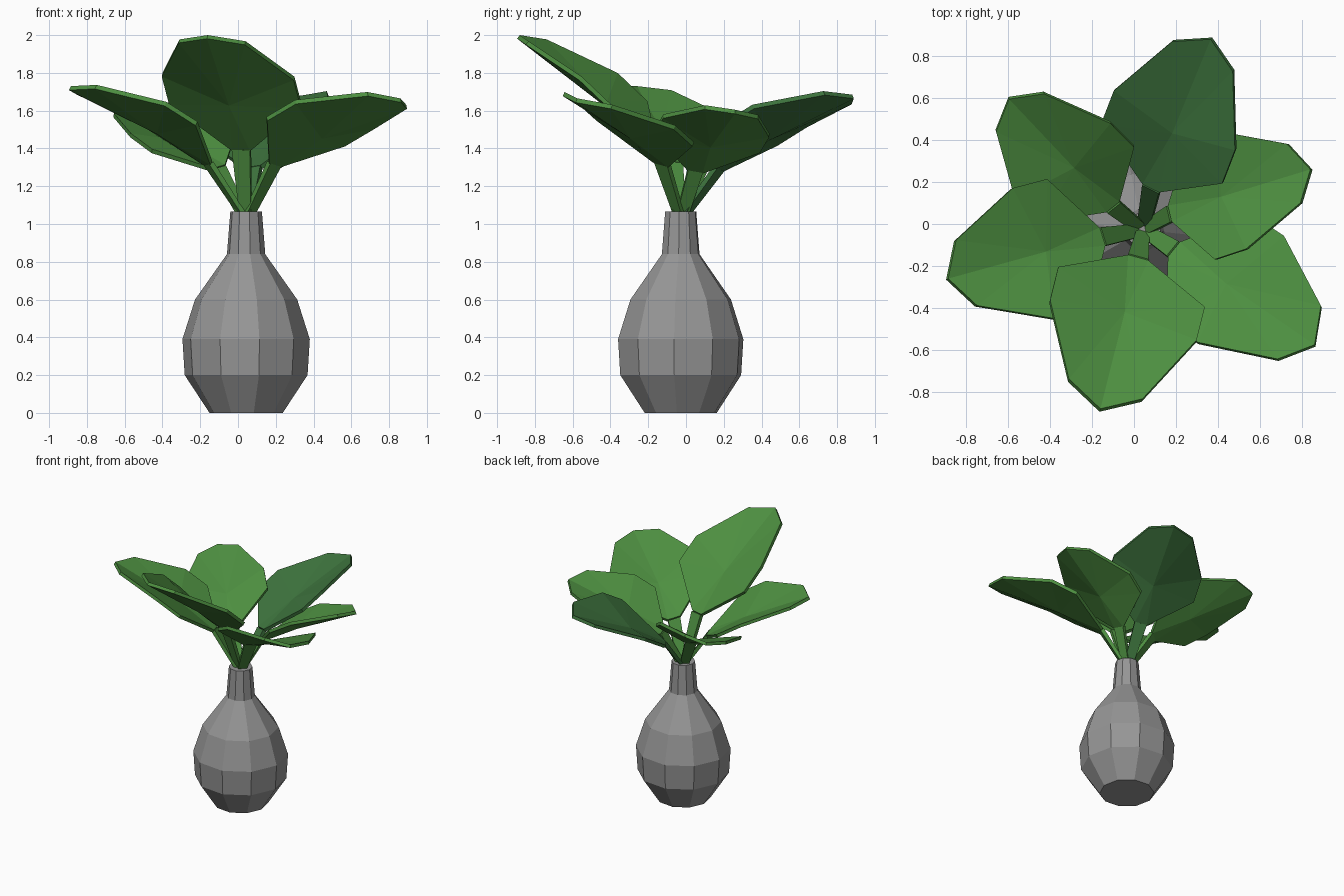
import bpy
import bmesh
import math
from mathutils import Vector

cube = bpy.data.objects.get("Cube")
if cube:
    bpy.data.objects.remove(cube, do_unlink=True)


def make_material(name, colour):
    mat = bpy.data.materials.new(name)
    mat.use_nodes = True
    rgba = (*colour, 1.0)
    mat.diffuse_color = rgba
    mat.node_tree.nodes["Principled BSDF"].inputs["Base Color"].default_value = rgba
    return mat


def finish(bm, name, material):
    bmesh.ops.recalc_face_normals(bm, faces=bm.faces)
    mesh = bpy.data.meshes.new(name)
    bm.to_mesh(mesh)
    bm.free()
    mesh.materials.append(material)
    obj = bpy.data.objects.new(name, mesh)
    bpy.context.collection.objects.link(obj)
    return obj


def loft(bm, rings):
    """Join matching rings of points with quads and cap both ends."""
    loops = [[bm.verts.new(p) for p in ring] for ring in rings]
    count = len(loops[0])
    for low, high in zip(loops, loops[1:]):
        for i in range(count):
            j = (i + 1) % count
            bm.faces.new((low[i], low[j], high[j], high[i]))
    bm.faces.new(loops[0][::-1])
    bm.faces.new(loops[-1])


leaf_green = make_material("leaf green", (0.075, 0.275, 0.052))
deep_green = make_material("deep leaf green", (0.047, 0.172, 0.047))
stone_grey = make_material("stone grey", (0.305, 0.305, 0.305))

# Faceted vase: (radius, height) profile turned around its own axis
AXIS = Vector((0.043, -0.028, 0))
SIDES = 10
PROFILE = [(0.195, 0), (0.327, 0.2), (0.339, 0.39), (0.272, 0.6), (0.102, 0.84), (0.084, 1.067)]


def vase_ring(radius, height):
    angles = [math.tau * i / SIDES - math.radians(6) for i in range(SIDES)]
    return [AXIS + Vector((radius * math.cos(a), radius * math.sin(a), height)) for a in angles]


bm = bmesh.new()
loft(bm, [vase_ring(r, z) for r, z in PROFILE])
finish(bm, "vase", stone_grey)

# Half of the cupped leaf outline: (along, across, lift), mirrored to the other side
HALF_LEAF = [(0, 0.05, 0), (0.26, 0.363, 0.095), (0.48, 0.363, 0.11), (0.86, 0.182, 0.04)]
TIP = (0.954, 0, 0)
MIDDLE = (0.36, 0, 0.02)
OUTLINE = HALF_LEAF + [TIP] + [(u, -v, w) for u, v, w in reversed(HALF_LEAF)]


def add_leaf(name, base, tip, across, material):
    base, tip = Vector(base), Vector(tip)
    along = (tip - base).normalized()
    side = Vector(across)
    side = (side - along * side.dot(along)).normalized()
    up = side.cross(along)
    if up.z < 0:
        up.negate()
    scale = (tip - base).length / TIP[0]

    # Leaf blade as a fan around a sunken middle point
    def place(p):
        return base + scale * (along * p[0] + side * p[1] + up * p[2])

    bm = bmesh.new()
    rim = [bm.verts.new(place(p)) for p in OUTLINE]
    middle = bm.verts.new(place(MIDDLE))
    for a, b in zip(rim, rim[1:] + rim[:1]):
        bm.faces.new((a, b, middle))
    # Thicken downwards
    copy = bmesh.ops.duplicate(bm, geom=list(bm.verts) + list(bm.edges) + list(bm.faces))
    under = [v for v in copy["geom"] if isinstance(v, bmesh.types.BMVert)]
    bmesh.ops.translate(bm, verts=under, vec=-up * 0.024)
    twin = copy["vert_map"]
    for a, b in zip(rim, rim[1:] + rim[:1]):
        bm.faces.new((a, b, twin[b], twin[a]))
    finish(bm, name + "_leaf", material)

    # Tapered four-sided stem from the neck to the leaf
    foot = AXIS + Vector((0, 0, 1.02))
    head = base - up * 0.012
    depth = side.cross((head - foot).normalized())

    def section(centre, width, thick):
        return [centre + side * width * s + depth * thick * t
                for s, t in ((1, 1), (-1, 1), (-1, -1), (1, -1))]

    bm = bmesh.new()
    loft(bm, [section(foot, 0.03, 0.012), section(head, 0.05 * scale, 0.014)])
    finish(bm, name + "_stem", material)


# Each leaf: base, tip and the direction across the blade
add_leaf("front", (0.02, -0.16, 1.405), (-0.16, -0.88, 2), (0.7, -0.19, -0.02), leaf_green)
add_leaf("back", (0.08, 0.17, 1.305), (0.365, 0.88, 1.685), (0.6, -0.22, 0.13), deep_green)
add_leaf("back_left", (-0.1, 0.08, 1.305), (-0.595, 0.595, 1.62), (0.475, 0.31, 0.1), leaf_green)
add_leaf("front_left", (-0.15, -0.06, 1.33), (-0.885, -0.26, 1.73), (0.21, -0.62, 0.05), leaf_green)
add_leaf("front_right", (0.19, -0.12, 1.33), (0.86, -0.575, 1.665), (0.42, 0.5, -0.13), leaf_green)
add_leaf("back_right", (0.17, 0.05, 1.295), (0.84, 0.26, 1.605), (-0.15, 0.54, -0.11), leaf_green)
